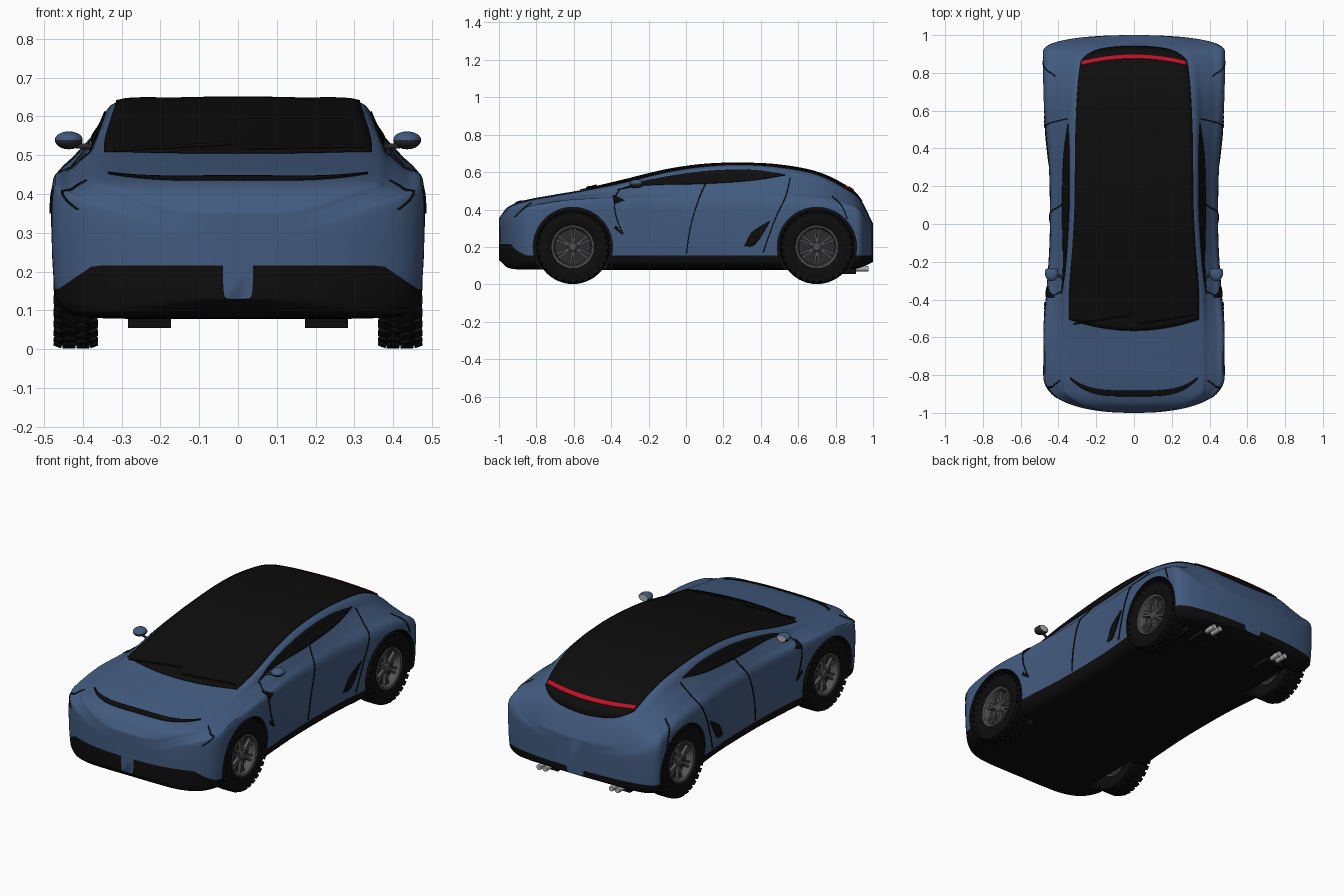
import bpy, bmesh, math
from mathutils import Matrix, Vector

if "Cube" in bpy.data.objects:
    bpy.data.objects.remove(bpy.data.objects["Cube"])


def material(name, red, green, blue):
    mat = bpy.data.materials.new(name)
    mat.use_nodes = True
    mat.diffuse_color = (red, green, blue, 1)
    shader = mat.node_tree.nodes["Principled BSDF"]
    shader.inputs["Base Color"].default_value = (red, green, blue, 1)
    shader.inputs["Roughness"].default_value = 0.6
    return mat


BLUE = material("blue_paint", .055, .105, .215)
BLACK = material("black_trim", .004, .004, .004)
RED = material("red_lamp", .48, .006, .02)
GREY = material("wheel_grey", .085, .085, .09)
DARK = material("dark_grey", .025, .025, .027)
SILVER = material("silver_metal", .45, .45, .46)


# ---- helpers ----
def smooth(obj, angle=35):
    bpy.ops.object.select_all(action='DESELECT')
    obj.select_set(True)
    bpy.context.view_layer.objects.active = obj
    bpy.ops.object.shade_smooth_by_angle(angle=math.radians(angle))


def finish(name, bm, *mats):
    bmesh.ops.recalc_face_normals(bm, faces=bm.faces[:])
    mesh = bpy.data.meshes.new(name)
    bm.to_mesh(mesh)
    bm.free()
    for mat in mats:
        mesh.materials.append(mat)
    obj = bpy.data.objects.new(name, mesh)
    bpy.context.collection.objects.link(obj)
    smooth(obj)
    return obj


def skin(bm, rows, closed=False):
    """Join rows of points with quads; returns the vertex rows."""
    grid = [[bm.verts.new(p) for p in row] for row in rows]
    for a, b in zip(grid, grid[1:]):
        count = len(a)
        for j in range(count if closed else count - 1):
            k = (j + 1) % count
            bm.faces.new((a[j], a[k], b[k], b[j])).tag = False
    return grid


def hermite(keys, t):
    """Smooth curve through keys (t, value, value...)."""
    i = 0
    while i < len(keys) - 2 and t > keys[i + 1][0]:
        i += 1

    def slope(k, c):
        a, b = keys[max(k - 1, 0)], keys[min(k + 1, len(keys) - 1)]
        return (b[c] - a[c]) / (b[0] - a[0])

    a, b = keys[i], keys[i + 1]
    span = b[0] - a[0]
    s = (t - a[0]) / span
    ease = s * s * (3 - 2 * s)
    return [a[c] * (1 - ease) + b[c] * ease
            + span * s * (1 - s) * ((1 - s) * slope(i, c) - s * slope(i + 1, c))
            for c in range(1, len(a))]


# ---- body shape: y, half width, shoulder z, roof edge x, roof edge z, top z, bottom z ----
SHAPE = [(-1, .48, .29, .3, .345, .355, .13), (-.95, .48, .355, .33, .407, .415, .088),
         (-.85, .48, .4, .345, .443, .452, .08), (-.7, .48, .43, .345, .472, .48, .078),
         (-.55, .48, .44, .345, .498, .506, .078), (-.35, .463, .44, .343, .538, .552, .078),
         (-.1, .447, .44, .325, .598, .612, .078), (.1, .445, .44, .315, .628, .64, .078),
         (.3, .45, .44, .313, .637, .646, .078), (.5, .468, .44, .31, .624, .636, .078),
         (.7, .48, .437, .3, .585, .598, .078), (.85, .48, .415, .283, .512, .528, .08),
         (.93, .48, .38, .26, .445, .46, .088), (1, .48, .27, .2, .315, .325, .12)]
STEPS = 5
TRIM_KEY = 4


def section(y):
    """Half cross-section from bottom centre to top centre."""
    w, zs, xr, zr, zt, zb = hermite(SHAPE, y)
    nose, tail = max(0, (-y - .8) / .2), max(0, (y - .91) / .09)
    w *= (1 - max(nose, tail) ** 2.3) ** .435
    xr = min(xr, w * .78)
    trim = .155
    if y < -.7:
        trim += .06 * min(1, max(0, (.47 - w) / .09))
    half = [(0, zb), (w * .5, zb), (w * .84, zb + .005), (w * .955, zb + .03),
            (w * .985, trim), (w, (trim + zs) / 2), (w * .99, zs)]
    half += [(w + (xr - w) * f, zs + (zr - zs) * f) for f in (.32, .66, 1)]
    half += [(xr / 2, zr + (zt - zr) * .75), (0, zt)]
    ring = [(-half[1][0], half[1][1])] + half + [(-half[-2][0], half[-2][1])]
    keys = [(i - 1, *p) for i, p in enumerate(ring)]
    count = (len(half) - 1) * STEPS
    return [hermite(keys, i / STEPS) for i in range(count + 1)]


def lookup(y, axis, value):
    """Other coordinate of the section where one coordinate has this value."""
    points = section(y)[::-1]
    for a, b in zip(points, points[1:]):
        low, high = sorted((a[axis], b[axis]))
        if low - 1e-6 <= value <= high + 1e-6 and high > low:
            f = (value - a[axis]) / (b[axis] - a[axis])
            return a[1 - axis] + (b[1 - axis] - a[1 - axis]) * f
    return points[0][1 - axis]


# ---- body shell ----
bm = bmesh.new()
rows = []
for i in range(-50, 51):
    y = math.sin(math.pi / 2 * i / 50 * .985)
    half = section(y)
    ring = half + [(-x, z) for x, z in half[-2:0:-1]]
    rows.append([(x, y, z) for x, z in ring])
grid = skin(bm, rows, closed=True)
size = len(rows[0])
for i, face in enumerate(bm.faces):
    j = i % size
    face.material_index = int(j < TRIM_KEY * STEPS or j >= size - TRIM_KEY * STEPS)
bm.faces.new(grid[0])
bm.faces.new(grid[-1])
body = finish("body_shell", bm, BLUE, BLACK)

# ---- wheel arches cut from the body ----
AXLES = {"front": -.605, "rear": .7}
for y in AXLES.values():
    for side in (1, -1):
        bpy.ops.mesh.primitive_cylinder_add(vertices=64, radius=.212, depth=.28,
                                            location=(side * .475, y, .2), rotation=(0, math.pi / 2, 0))
        cutter = bpy.context.object
        cutter.hide_render = True
        for mat in (BLUE, BLACK):
            cutter.data.materials.append(mat)
        for face in cutter.data.polygons:
            face.material_index = 1
        cut = body.modifiers.new("arch", 'BOOLEAN')
        cut.operation, cut.object, cut.solver = 'DIFFERENCE', cutter, 'EXACT'
        bpy.context.view_layer.objects.active = body
        bpy.ops.object.modifier_apply(modifier="arch")
        bpy.data.objects.remove(cutter)
smooth(body)


# ---- thin plates lying on the body ----
def plate(name, rows, mat):
    bm = bmesh.new()
    skin(bm, rows)
    obj = finish(name, bm, mat)
    solid = obj.modifiers.new("thickness", 'SOLIDIFY')
    solid.thickness, solid.offset = .004, 0


def top_plate(name, front, rear, width, mat, lift=.003, count=40):
    rows = []
    for i in range(count + 1):
        row = []
        for j in range(-14, 15):
            u = j / 14
            y = front(u) + (rear(u) - front(u)) * i / count
            x = u * width(y)
            row.append((x, y, lookup(y, 0, abs(x)) + lift))
        rows.append(row)
    plate(name, rows, mat)


def side_plate(name, low, high, mat=BLACK, count=24, levels=5):
    keys = [(i, *a, *b) for i, (a, b) in enumerate(zip(low, high))]
    for label, side in (("left", 1), ("right", -1)):
        rows = []
        for i in range(count + 1):
            ya, za, yb, zb = hermite(keys, i / count * (len(keys) - 1))
            row = []
            for j in range(levels + 1):
                y, z = ya + (yb - ya) * j / levels, za + (zb - za) * j / levels
                row.append((side * (lookup(y, 1, z) + .002), y, z))
            rows.append(row)
        plate(label + "_" + name, rows, mat)


top_plate("roof_glass", lambda u: -.565 + .06 * u * u, lambda u: .942 - .03 * u * u - .045 * u ** 8,
          lambda y: hermite(SHAPE, y)[2], BLACK, count=60)
top_plate("tail_lamp", lambda u: .876 - .035 * u * u, lambda u: .897 - .035 * u * u,
          lambda y: .278, RED, lift=.008, count=4)
top_plate("hood_strip", lambda u: -.912 + .09 * u ** 4, lambda u: -.882 + .07 * u ** 4,
          lambda y: .335, BLACK, count=6)
side_plate("side_glass", [(-.37, .505), (-.2, .53), (.1, .538), (.35, .555), (.53, .583)],
           [(-.34, .515), (-.2, .558), (.08, .603), (.34, .612), (.53, .587)])
side_plate("rear_vent", [(.31, .205), (.37, .215), (.45, .335)], [(.33, .245), (.36, .285), (.44, .335)])
side_plate("fender_vent", [(-.385, .43), (-.33, .45)], [(-.39, .475), (-.34, .455)], count=4)
side_plate("lower_vent", [(-.385, .3), (-.34, .265)], [(-.375, .315), (-.35, .285)], count=4)

# ---- panel seams ----
SEAMS = {"door_seam": [(.0, .165), (.02, .3), (.06, .44), (.1, .535)],
         "rear_seam": [(.41, .17), (.47, .34), (.53, .47), (.555, .57)],
         "front_seam": [(-.34, .27), (-.375, .36), (-.385, .45), (-.36, .505)],
         "fender_seam": [(-.92, .36), (-.87, .405), (-.83, .435)],
         "tail_seam": [(.78, .47), (.83, .42), (.86, .35)]}
for name, path in SEAMS.items():
    side_plate(name, path, [(y + .005, z) for y, z in path], levels=1)


# ---- wheels ----
def lathe(name, profile, centre, side, mat, count=48):
    bm = bmesh.new()
    rows = []
    for i in range(count + 1):
        a = math.tau * i / count
        rows.append([centre + Vector((side * x, r * math.cos(a), r * math.sin(a))) for x, r in profile])
    skin(bm, rows)
    bmesh.ops.remove_doubles(bm, verts=bm.verts[:], dist=1e-5)
    finish(name, bm, mat)


def blocks(name, matrices, mat):
    bm = bmesh.new()
    for matrix in matrices:
        bmesh.ops.create_cube(bm, size=1, matrix=matrix)
    finish(name, bm, mat)


def spin(centre, angle, offset, scale, twist=0, axis='Z'):
    return (Matrix.Translation(centre) @ Matrix.Rotation(angle, 4, 'X') @ Matrix.Translation(offset)
            @ Matrix.Rotation(twist, 4, axis) @ Matrix.Diagonal((*scale, 1)))


TYRE = [(-.042, .11), (-.053, .13), (-.056, .155), (-.05, .182), (-.035, .19),
        (.035, .19), (.05, .182), (.056, .155), (.053, .13), (.042, .11), (-.042, .11)]
RIM = [(-.045, .112), (-.045, .104), (-.01, .095), (.03, .097), (.047, .104), (.05, .114), (.04, .116)]
DISC = [(-.01, 0), (-.01, .098), (.005, .098), (.005, 0)]
HUB = [(.0, .026), (.036, .026), (.042, .018), (.042, 0)]
for end, y in AXLES.items():
    for label, side in (("left", 1), ("right", -1)):
        tag = end + "_" + label
        centre = Vector((side * .418, y, .2))
        lathe(tag + "_tyre", TYRE, centre, side, BLACK)
        lathe(tag + "_rim", RIM, centre, side, GREY)
        lathe(tag + "_brake_disc", DISC, centre, side, DARK)
        lathe(tag + "_hub", HUB, centre, side, GREY, count=24)
        knobs, spokes = [], []
        for i in range(32):
            a = math.tau * i / 32
            for row in (-1, 1):
                knobs.append(spin(centre, a + row * .05, (row * .018, 0, .19), (.026, .022, .016), row * .5))
                knobs.append(spin(centre, a, (row * .044, 0, .184), (.02, .024, .022), row * .35, 'Y'))
        for i in range(6):
            for lean in (-.13, .13):
                spokes.append(spin(centre, math.tau * i / 6 + lean, (side * .025, 0, .062), (.018, .011, .082)))
        blocks(tag + "_tread", knobs, BLACK)
        blocks(tag + "_spokes", spokes, GREY)


# ---- mirrors, wipers and exhausts ----
def rod(name, points, radius, mat):
    curve = bpy.data.curves.new(name, 'CURVE')
    curve.dimensions, curve.bevel_depth, curve.use_fill_caps = '3D', radius, True
    line = curve.splines.new('POLY')
    line.points.add(len(points) - 1)
    for point, place in zip(line.points, points):
        point.co = (*place, 1)
    curve.materials.append(mat)
    bpy.context.collection.objects.link(bpy.data.objects.new(name, curve))


for label, side in (("left", 1), ("right", -1)):
    bpy.ops.mesh.primitive_uv_sphere_add(segments=24, ring_count=16, location=(side * .436, -.26, .539))
    cap = bpy.context.object
    cap.name = label + "_mirror"
    for vert in cap.data.vertices:
        x, y, z = vert.co
        vert.co = (x * .036, min(y, .55) * .042, z * (.022 if z > 0 else .024))
    for mat in (BLUE, DARK, SILVER):
        cap.data.materials.append(mat)
    for face in cap.data.polygons:
        face.material_index = 2 if face.normal.y > .95 else int(face.center.z < -.002)
    smooth(cap)
    rod(label + "_mirror_stalk", [(side * .365, -.29, .52), (side * .385, -.28, .522), (side * .42, -.265, .525)],
        .007, DARK)
    wiper = []
    for i in range(9):
        x, y = side * .17 + .15 * (i / 4 - 1), -.53 + .006 * i
        wiper.append((x, y, lookup(y, 0, abs(x)) + .009))
    rod(label + "_wiper", wiper, .004, BLACK)
    blocks(label + "_muffler", [Matrix.Translation((side * .228, .85, .075)) @ Matrix.Diagonal((.11, .12, .04, 1))],
           BLACK)
    for place, x in (("inner", .21), ("outer", .248)):
        rod(label + "_" + place + "_exhaust", [(side * x, .88, .084), (side * x, .975, .084)], .015, SILVER)
